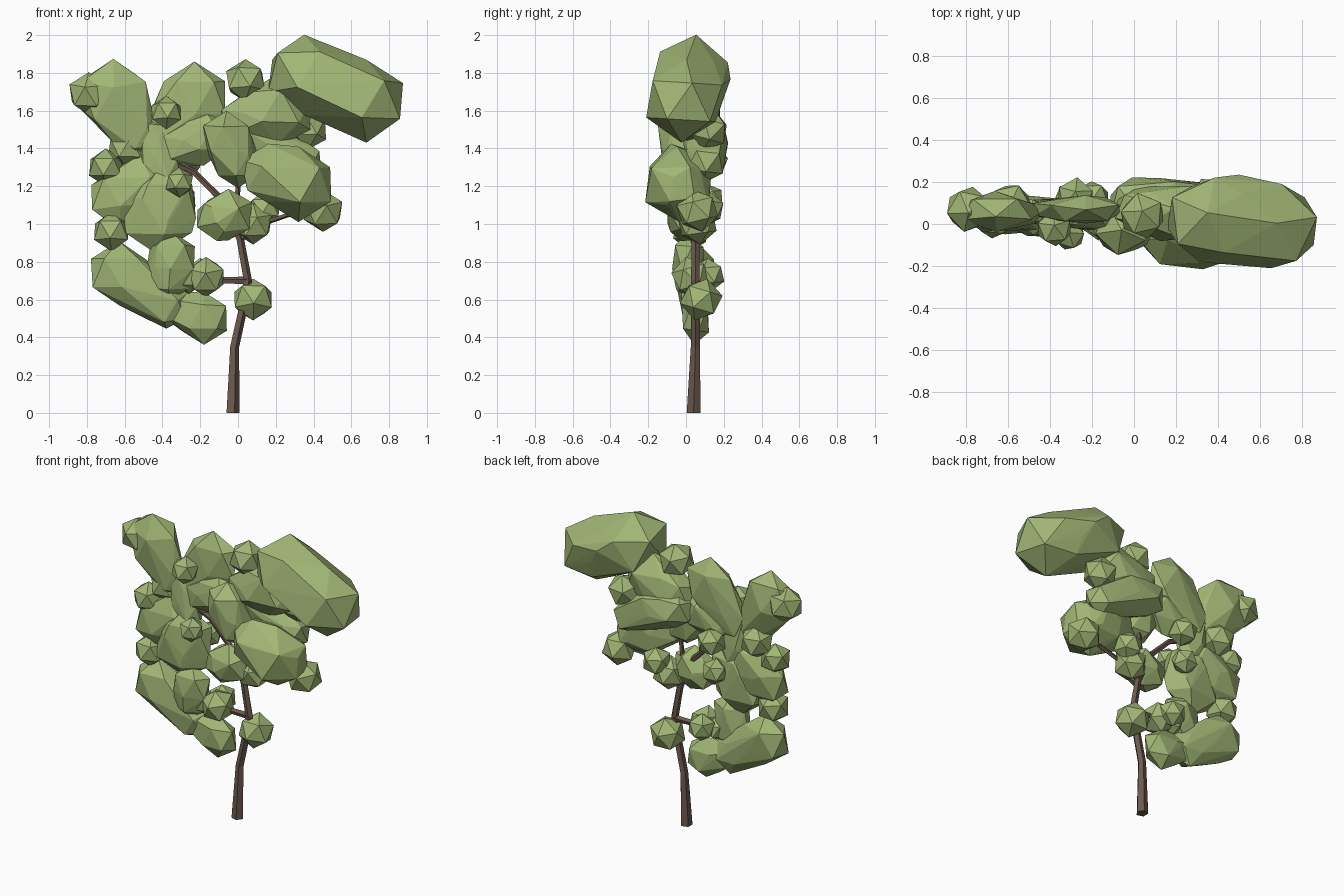
import bpy, bmesh, math, random
from mathutils import Vector, Matrix

if "Cube" in bpy.data.objects:
    bpy.data.objects.remove(bpy.data.objects["Cube"])

random.seed(4)


def material(name, col):
    m = bpy.data.materials.new(name)
    m.diffuse_color = (*col, 1)
    m.use_nodes = True
    m.node_tree.nodes["Principled BSDF"].inputs["Base Color"].default_value = m.diffuse_color
    return m


LEAF = material("leaf_green", (0.36, 0.47, 0.18))
BARK = material("bark_brown", (0.15, 0.1, 0.075))


def finish(bm, name, mat):
    bmesh.ops.recalc_face_normals(bm, faces=bm.faces[:])
    me = bpy.data.meshes.new(name)
    bm.to_mesh(me)
    bm.free()
    me.materials.append(mat)
    bpy.context.collection.objects.link(bpy.data.objects.new(name, me))


def limb(name, pts, sides=5):
    """Five-sided tapering tube through (x, y, z, radius) points."""
    bm = bmesh.new()
    rings = []
    for i, (x, y, z, r) in enumerate(pts):
        a, b = pts[max(i - 1, 0)], pts[min(i + 1, len(pts) - 1)]
        d = Vector(b[:3]) - Vector(a[:3])
        if z == 0:
            d = Vector((0, 0, 1))          # flat foot on the ground
        u = Vector((0, 1, 0)).cross(d).normalized()
        v = d.cross(u).normalized()
        ang = [math.tau * k / sides for k in range(sides)]
        rings.append([bm.verts.new(Vector((x, y, z)) + r * (u * math.cos(t) + v * math.sin(t)))
                      for t in ang])
    for lo, hi in zip(rings, rings[1:]):
        for k in range(sides):
            n = (k + 1) % sides
            bm.faces.new((lo[k], lo[n], hi[n], hi[k]))
    bm.faces.new(rings[0])
    bm.faces.new(rings[-1])
    finish(bm, name, BARK)


def clump(name, balls, depth=1.0):
    """Convex hull around icosahedra (x, y, z, r); depth flattens them in y."""
    bm = bmesh.new()
    for x, y, z, r in balls:
        mat = (Matrix.Translation((x, y, z)) @ Matrix.Diagonal((1, depth, 1, 1))
               @ Matrix.Rotation(random.uniform(-0.3, 0.3), 4, 'X')
               @ Matrix.Rotation(random.uniform(0, 1.2), 4, 'Z'))
        bmesh.ops.create_icosphere(bm, subdivisions=1, radius=r, matrix=mat)
    if len(balls) > 1:
        res = bmesh.ops.convex_hull(bm, input=bm.verts[:])
        junk = {e for e in res["geom_interior"] + res["geom_unused"]
                if isinstance(e, bmesh.types.BMVert)}
        bmesh.ops.delete(bm, geom=list(junk), context='VERTS')
    finish(bm, name, LEAF)


# trunk and branches
limb("trunk", [(-0.03, .04, 0, .038), (-0.02, .05, .35, .026), (.035, .05, .6, .025),
               (.05, .05, .7, .024), (.01, .05, .92, .022), (-0.08, .05, 1.12, .02),
               (-0.24, .05, 1.28, .017), (-0.45, .05, 1.37, .012), (-0.6, .05, 1.6, .008)])
limb("low_left_branch", [(.05, .05, .7, .022), (-0.1, .05, .7, .018),
                         (-0.35, .05, .68, .014), (-0.6, .06, .72, .008)])
limb("right_branch", [(.01, .05, .92, .018), (.12, .04, 1.0, .015),
                      (.3, .03, 1.06, .012), (.45, .06, 1.08, .008)])
limb("top_branch", [(-0.02, .05, 1.0, .016), (.02, .05, 1.4, .014),
                    (.25, .04, 1.62, .012), (.5, .03, 1.75, .008)])

# large crown clumps
clump("top_right_foliage", [(.35, .02, 1.79, .215), (.68, -.01, 1.65, .22), (.52, .11, 1.74, .13)])
clump("top_left_foliage", [(-.66, .06, 1.68, .2), (-.54, .05, 1.47, .12)], .5)
clump("top_middle_foliage", [(-.23, .07, 1.67, .19), (-.38, .07, 1.48, .14)], .4)
clump("upper_foliage", [(.2, .05, 1.6, .19), (.03, .07, 1.55, .14), (.3, .05, 1.55, .1)], .8)
clump("back_foliage", [(.34, .1, 1.33, .115), (.0, .1, 1.47, .13), (.17, .12, 1.45, .11)])
clump("center_foliage", [(-.06, -.02, 1.46, .14), (.0, -.01, 1.31, .12)])
clump("inner_foliage", [(-.18, .05, 1.46, .15), (-.3, .05, 1.42, .12)], .6)
clump("right_foliage", [(.32, -.04, 1.21, .2), (.16, -.04, 1.27, .16), (.36, -.02, 1.19, .15)])

# left side clumps
clump("middle_left_foliage", [(-.4, .03, 1.12, .2), (-.43, .03, 1.05, .21)], .5)
clump("outer_left_foliage", [(-.63, .05, 1.14, .17), (-.52, .05, 1.2, .17)], .5)
clump("left_link_foliage", [(-.45, .05, 1.47, .09), (-.41, .05, 1.28, .12)], .6)
clump("low_left_foliage", [(-.63, .05, .74, .17), (-.38, .05, .57, .13)], .65)
clump("low_middle_foliage", [(-.35, .01, .82, .14), (-.37, .02, .72, .13)], .65)
clump("low_hanging_foliage", [(-.18, .05, .5, .14), (-.3, .05, .54, .1)], .6)
clump("inner_right_foliage", [(-.05, .0, 1.05, .14), (-.11, .0, 1.03, .125)], .8)

# small round tufts
TUFTS = [
    (-.79, .07, 1.69, .115), (-.38, -.02, 1.59, .09), (.04, .04, 1.76, .115),
    (.37, .12, 1.5, .11), (.45, .06, 1.07, .115), (.08, .06, 1.0, .11),
    (.08, .08, .6, .115), (-.17, .03, .72, .11), (-.26, .04, .71, .08),
    (-.2, .12, .73, .09), (-.67, .03, .96, .105), (-.7, .05, 1.3, .1),
    (-.59, .09, 1.4, .11), (-.31, -.05, 1.22, .08), (-.28, .13, 1.33, .095),
    (-.3, .12, 1.13, .085), (.14, .11, 1.08, .095),
]
for i, t in enumerate(TUFTS):
    clump(f"tuft_{i + 1}", [t])
